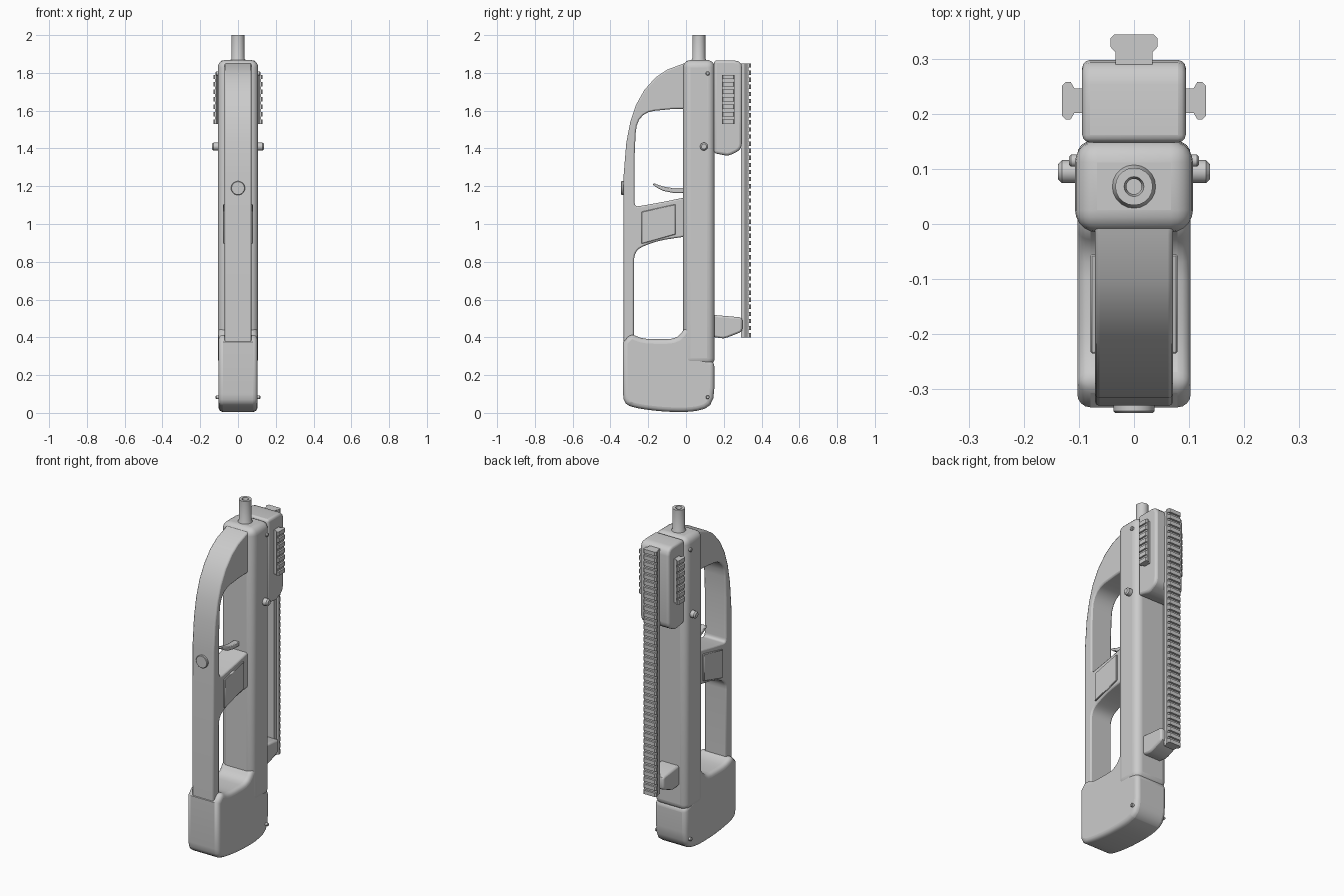
import bpy, bmesh, math
from mathutils import Vector

if "Cube" in bpy.data.objects:
    bpy.data.objects.remove(bpy.data.objects["Cube"])


def finish(name, bm, bevel=0.0, segs=3, angle=50):
    bmesh.ops.remove_doubles(bm, verts=bm.verts, dist=1e-5)
    bmesh.ops.recalc_face_normals(bm, faces=bm.faces)
    me = bpy.data.meshes.new(name)
    bm.to_mesh(me)
    bm.free()
    ob = bpy.data.objects.new(name, me)
    bpy.context.collection.objects.link(ob)
    bpy.ops.object.select_all(action='DESELECT')
    ob.select_set(True)
    bpy.context.view_layer.objects.active = ob
    if bevel:
        m = ob.modifiers.new("bevel", 'BEVEL')
        m.width, m.segments = bevel, segs
        m.limit_method, m.angle_limit = 'ANGLE', math.radians(angle)
        m.use_clamp_overlap = False
    bpy.ops.object.shade_smooth_by_angle(angle=math.radians(35))
    return ob


def fillet(pts, n=5):
    """Outline of (a, b) or (a, b, r): corners with r are rounded."""
    out = []
    for i, p in enumerate(pts):
        c = Vector(p[:2])
        if len(p) == 2:
            out.append(c)
            continue
        da, db = Vector(pts[i - 1][:2]) - c, Vector(pts[(i + 1) % len(pts)][:2]) - c
        a = c + da.normalized() * min(p[2], da.length * 0.48)
        b = c + db.normalized() * min(p[2], db.length * 0.48)
        for k in range(n + 1):
            t = k / n
            out.append(a * (1 - t) ** 2 + c * 2 * t * (1 - t) + b * t * t)
    return out


def prism(bm, pts, place, lo, hi):
    """Extrude an outline between lo and hi; place(a, b, h) gives the point."""
    vs = [bm.verts.new(place(p[0], p[1], lo)) for p in pts]
    f = bm.faces.new(vs)
    ext = bmesh.ops.extrude_face_region(bm, geom=[f])
    move = Vector(place(0, 0, hi)) - Vector(place(0, 0, lo))
    bmesh.ops.translate(bm, vec=move, verts=[v for v in ext['geom'] if isinstance(v, bmesh.types.BMVert)])


def side_part(name, pts, half, bevel=0.0, segs=3, angle=50, x=0.0, n=5):
    """Side (y, z) outline extruded across x."""
    bm = bmesh.new()
    prism(bm, fillet(pts, n), lambda a, b, h: (h, a, b), x - half, x + half)
    return finish(name, bm, bevel, segs, angle)


def lathe(name, prof, place, steps=20):
    """Spin a (radius, height) profile."""
    bm = bmesh.new()
    rings = []
    for i in range(steps):
        t = 2 * math.pi * i / steps
        rings.append([bm.verts.new(place(r * math.cos(t), r * math.sin(t), h)) for r, h in prof])
    for i in range(steps):
        A, B = rings[i], rings[(i + 1) % steps]
        for k in range(len(prof) - 1):
            bm.faces.new((A[k], A[k + 1], B[k + 1], B[k]))
    bmesh.ops.dissolve_degenerate(bm, dist=1e-5, edges=bm.edges)
    return finish(name, bm)


def rail(name, base, tooth, place, z0, z1, count):
    """Toothed accessory rail: continuous base plus cross teeth."""
    bm = bmesh.new()
    prism(bm, base, place, z0, z1)
    pitch = (z1 - z0) / (count - 0.4)
    for i in range(count):
        z = z0 + i * pitch
        prism(bm, tooth, place, z, z + pitch * 0.6)
    return finish(name, bm)


# main tubular body and rounded stock
side_part("main_body", [(-0.015, 0.25), (0.152, 0.25), (0.152, 1.868), (-0.015, 1.868)],
          0.107, 0.04, 5)
side_part("stock", [(-0.333, 0.05, 0.05), (-0.27, 0.026, 0.05), (-0.12, 0.005, 0.08),
                    (0.05, 0.005, 0.06), (0.15, 0.04, 0.09), (0.15, 0.27), (0.07, 0.30),
                    (0.07, 0.45), (-0.005, 0.45), (-0.05, 0.39, 0.05), (-0.23, 0.39, 0.06),
                    (-0.29, 0.42), (-0.333, 0.375)], 0.103, 0.024, 4, 60, n=3)

# handle frame with two open windows
side_part("handle_frame", [
    (-0.33, 0.33), (-0.275, 0.33), (-0.275, 0.86, 0.05), (-0.16, 0.91, 0.07), (0.02, 0.937),
    (0.02, 1.146), (-0.13, 1.115, 0.05), (-0.272, 1.09, 0.025), (-0.272, 1.36),
    (-0.262, 1.59, 0.17), (-0.06, 1.61, 0.03), (0.03, 1.61), (0.03, 1.862), (-0.02, 1.847),
    (-0.1, 1.817), (-0.16, 1.777), (-0.22, 1.71), (-0.265, 1.63), (-0.295, 1.54),
    (-0.316, 1.43), (-0.33, 1.26)], 0.071, 0.008, 2, 60)

# grip side panels
for s, n in ((1, "right"), (-1, "left")):
    side_part("grip_panel_" + n, [(-0.235, 0.895), (-0.055, 0.945), (-0.055, 1.105), (-0.235, 1.065)],
              0.006, 0.003, 1, x=s * 0.073)

# trigger
side_part("trigger", [(0.02, 1.165), (-0.07, 1.165), (-0.12, 1.175), (-0.155, 1.193), (-0.178, 1.21),
                      (-0.168, 1.215), (-0.12, 1.198), (-0.07, 1.19), (0.02, 1.19)], 0.018, 0.004, 2, 60)

# barrel
lathe("barrel", [(0, 1.8), (0.041, 1.8), (0.041, 1.865), (0.034, 1.878), (0.034, 2.0), (0.018, 2.0),
                 (0.014, 1.985), (0.014, 1.93), (0, 1.93)],
      lambda a, b, h: (a, 0.068 + b, h))

# round button on the front strap
lathe("front_button", [(0, -0.31), (0.037, -0.31), (0.037, -0.34), (0.034, -0.343), (0, -0.343)],
      lambda a, b, h: (a, h, 1.19 + b), 24)

# cross pins through the body
for name, y, z, r, w in (("selector_pin", 0.095, 1.41, 0.021, 0.138),
                         ("upper_pin", 0.115, 1.797, 0.011, 0.118),
                         ("lower_pin", 0.115, 0.083, 0.01, 0.118)):
    c = r * 0.35
    lathe(name, [(0, -w), (r - c, -w), (r, c - w), (r, w - c), (r - c, w), (0, w)],
          lambda a, b, h: (h, y + a, z + b), 14)

# muzzle block and rear rail support
side_part("muzzle_block", [(0.148, 1.866), (0.298, 1.866, 0.045), (0.295, 1.395, 0.03),
                           (0.225, 1.36, 0.02), (0.148, 1.375)], 0.094, 0.014, 3, 60, n=3)
side_part("rail_support", [(0.13, 0.52), (0.298, 0.505, 0.015), (0.298, 0.43, 0.015),
                           (0.2, 0.392, 0.02), (0.13, 0.405)], 0.06, 0.01, 2, 60, n=2)

# long main rail: (x, y) section run along z
rail("main_rail",
     [(-0.034, 0.29), (0.034, 0.29), (0.034, 0.312), (0.043, 0.322), (0.043, 0.332),
      (-0.043, 0.332), (-0.043, 0.322), (-0.034, 0.312)],
     [(-0.043, 0.33), (0.043, 0.33), (0.043, 0.337), (0.036, 0.344), (-0.036, 0.344), (-0.043, 0.337)],
     lambda a, b, h: (a, b, h), 0.40, 1.85, 39)

# short side rails: section across y and outwards
for s, n in ((1, "right"), (-1, "left")):
    rail("side_rail_" + n,
         [(-0.022, 0.085), (0.022, 0.085), (0.022, 0.108), (0.034, 0.115), (0.034, 0.121),
          (-0.034, 0.121), (-0.034, 0.115), (-0.022, 0.108)],
         [(-0.034, 0.12), (0.034, 0.12), (0.034, 0.124), (0.027, 0.131), (-0.027, 0.131), (-0.034, 0.124)],
         lambda a, b, h: (s * b, 0.224 + a, h), 1.53, 1.79, 7)
